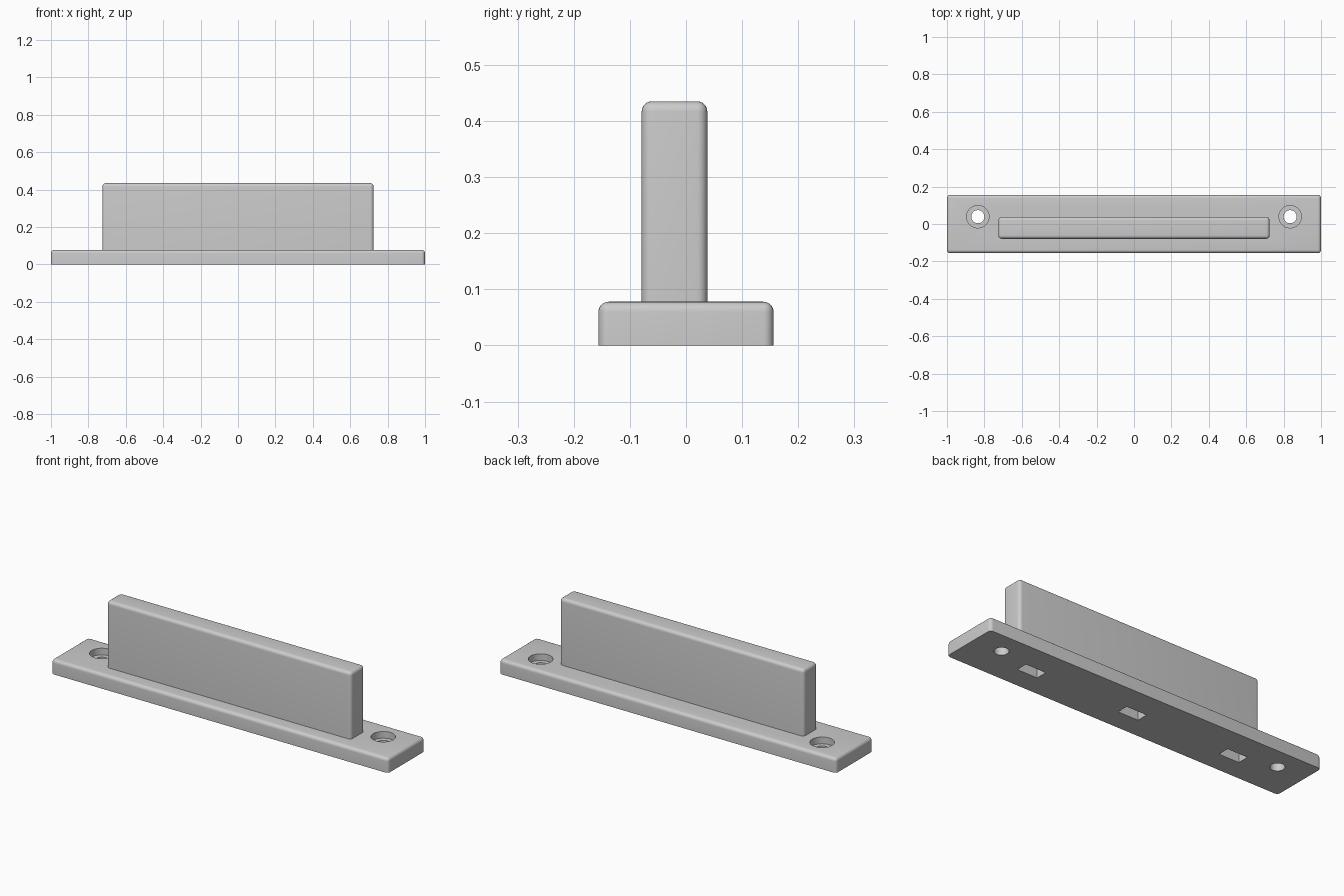
import bpy
import bmesh
from mathutils import Matrix

default = bpy.data.objects.get("Cube")
if default:
    bpy.data.objects.remove(default)

grey = bpy.data.materials.new("plain grey")
grey.use_nodes = True
colour = (0.6, 0.6, 0.6, 1)
grey.diffuse_color = colour
grey.node_tree.nodes["Principled BSDF"].inputs["Base Color"].default_value = colour


def finish(bm, name):
    mesh = bpy.data.meshes.new(name)
    bm.to_mesh(mesh)
    bm.free()
    mesh.materials.append(grey)
    obj = bpy.data.objects.new(name, mesh)
    bpy.context.collection.objects.link(obj)
    return obj


def box(name, x, y, z, radius=0):
    """Box from (min, max) ranges; rounds every edge except the bottom ones."""
    bm = bmesh.new()
    size = [r[1] - r[0] for r in (x, y, z)]
    middle = [(r[0] + r[1]) / 2 for r in (x, y, z)]
    matrix = Matrix.Translation(middle) @ Matrix.Diagonal((*size, 1))
    bmesh.ops.create_cube(bm, size=1, matrix=matrix)
    if radius:
        edges = [e for e in bm.edges
                 if max(v.co.z for v in e.verts) > middle[2]]
        bmesh.ops.bevel(bm, geom=edges, offset=radius, segments=6,
                        profile=0.5, affect='EDGES')
    return finish(bm, name)


def cylinder(name, x, y, z, radius):
    bm = bmesh.new()
    bmesh.ops.create_cone(bm, cap_ends=True, segments=48, radius1=radius,
                          radius2=radius, depth=z[1] - z[0],
                          matrix=Matrix.Translation((x, y, sum(z) / 2)))
    return finish(bm, name)


def boolean(target, tool, operation):
    mod = target.modifiers.new(tool.name, 'BOOLEAN')
    mod.operation = operation
    mod.solver = 'EXACT'
    mod.object = tool
    bpy.context.view_layer.objects.active = target
    bpy.ops.object.modifier_apply(modifier=mod.name)
    bpy.data.objects.remove(tool)


# Mounting plate with the upright fin joined on
plate_top = 0.078
body = box("mounting_plate_with_fin", (-1, 1), (-0.156, 0.156),
           (0, plate_top), 0.018)
fin = box("upright_fin", (-0.725, 0.725), (-0.079, 0.038),
          (0.03, 0.435), 0.018)
boolean(body, fin, 'UNION')

# Counterbored screw holes at both ends
for side in (-1, 1):
    x = side * 0.835
    boolean(body, cylinder("screw_hole", x, 0.039, (-0.1, 0.2), 0.035),
            'DIFFERENCE')
    boolean(body, cylinder("screw_head_recess", x, 0.039,
                           (plate_top - 0.036, 0.2), 0.06), 'DIFFERENCE')

# Slots in the underside
for x in (-0.61, 0, 0.61):
    slot = box("underside_slot", (x - 0.06, x + 0.06), (-0.043, 0.019),
               (-0.1, 0.2))
    boolean(body, slot, 'DIFFERENCE')

# Smooth rounded edges, crisp corners
bpy.ops.object.select_all(action='DESELECT')
body.select_set(True)
bpy.context.view_layer.objects.active = body
bpy.ops.object.shade_smooth_by_angle(angle=0.6)
